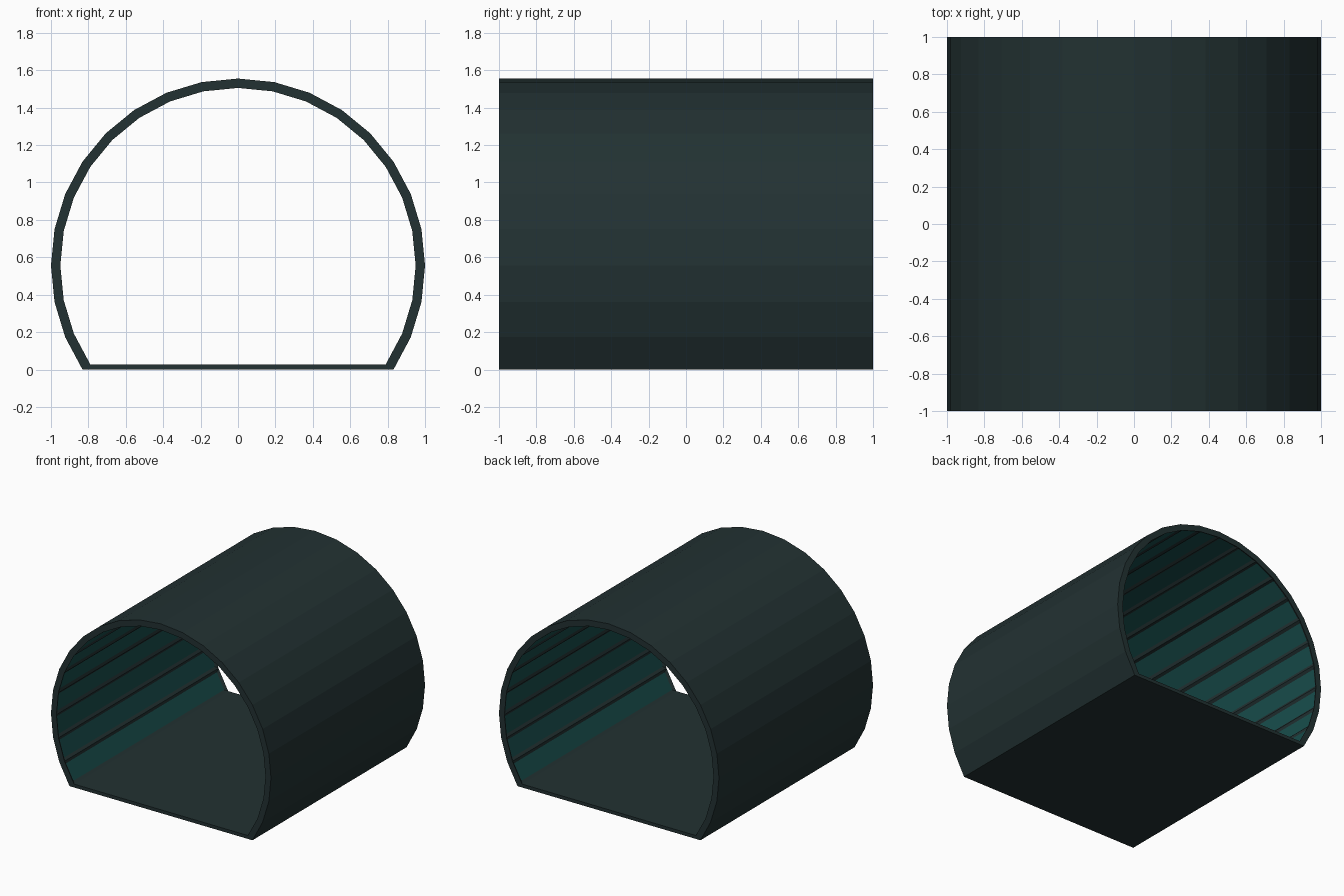
import bpy, bmesh, math

if "Cube" in bpy.data.objects:
    bpy.data.objects.remove(bpy.data.objects["Cube"])

SIDES = 32          # full circle resolution
STEP = 2 * math.pi / SIDES
CUT = 3 * STEP      # the floor cuts the circle this far below its centre
R_OUT, R_IN = 1.0, 0.95
HALF_LEN = 1.0
CENTRE_Z = R_OUT * math.sin(CUT)


def material(name, color):
    m = bpy.data.materials.new(name)
    m.diffuse_color = (*color, 1)
    m.use_nodes = True
    m.node_tree.nodes["Principled BSDF"].inputs["Base Color"].default_value = m.diffuse_color
    return m


bm = bmesh.new()


def ring(radius, y):
    """Arc from the right floor corner over the top to the left one."""
    return [bm.verts.new((radius * math.cos(-CUT + i * STEP), y,
                          CENTRE_Z + radius * math.sin(-CUT + i * STEP)))
            for i in range(23)]


out_f, out_b = ring(R_OUT, -HALF_LEN), ring(R_OUT, HALF_LEN)
in_f, in_b = ring(R_IN, -HALF_LEN), ring(R_IN, HALF_LEN)

# Tube walls, floor slab (last segment) and both end rims
n = len(out_f)
inner_arc = []
for i in range(n):
    j = (i + 1) % n
    bm.faces.new((out_f[i], out_f[j], out_b[j], out_b[i]))
    inner = bm.faces.new((in_f[i], in_b[i], in_b[j], in_f[j]))
    bm.faces.new((out_f[i], in_f[i], in_f[j], out_f[j]))
    bm.faces.new((out_b[i], out_b[j], in_b[j], in_b[i]))
    if i < n - 1:
        inner_arc.append(inner)
bmesh.ops.recalc_face_normals(bm, faces=bm.faces[:])

# Recessed teal panels framed by ribs on the inside of the vault
bmesh.ops.inset_individual(bm, faces=inner_arc, thickness=0.022,
                           depth=-0.012, use_even_offset=True)
for f in inner_arc:
    f.material_index = 1

mesh = bpy.data.meshes.new("tunnel_shell")
bm.to_mesh(mesh)
bm.free()
mesh.materials.append(material("dark_metal", (0.016, 0.031, 0.032)))
mesh.materials.append(material("teal_panel", (0.009, 0.075, 0.072)))
tunnel = bpy.data.objects.new("tunnel_shell", mesh)
bpy.context.collection.objects.link(tunnel)
